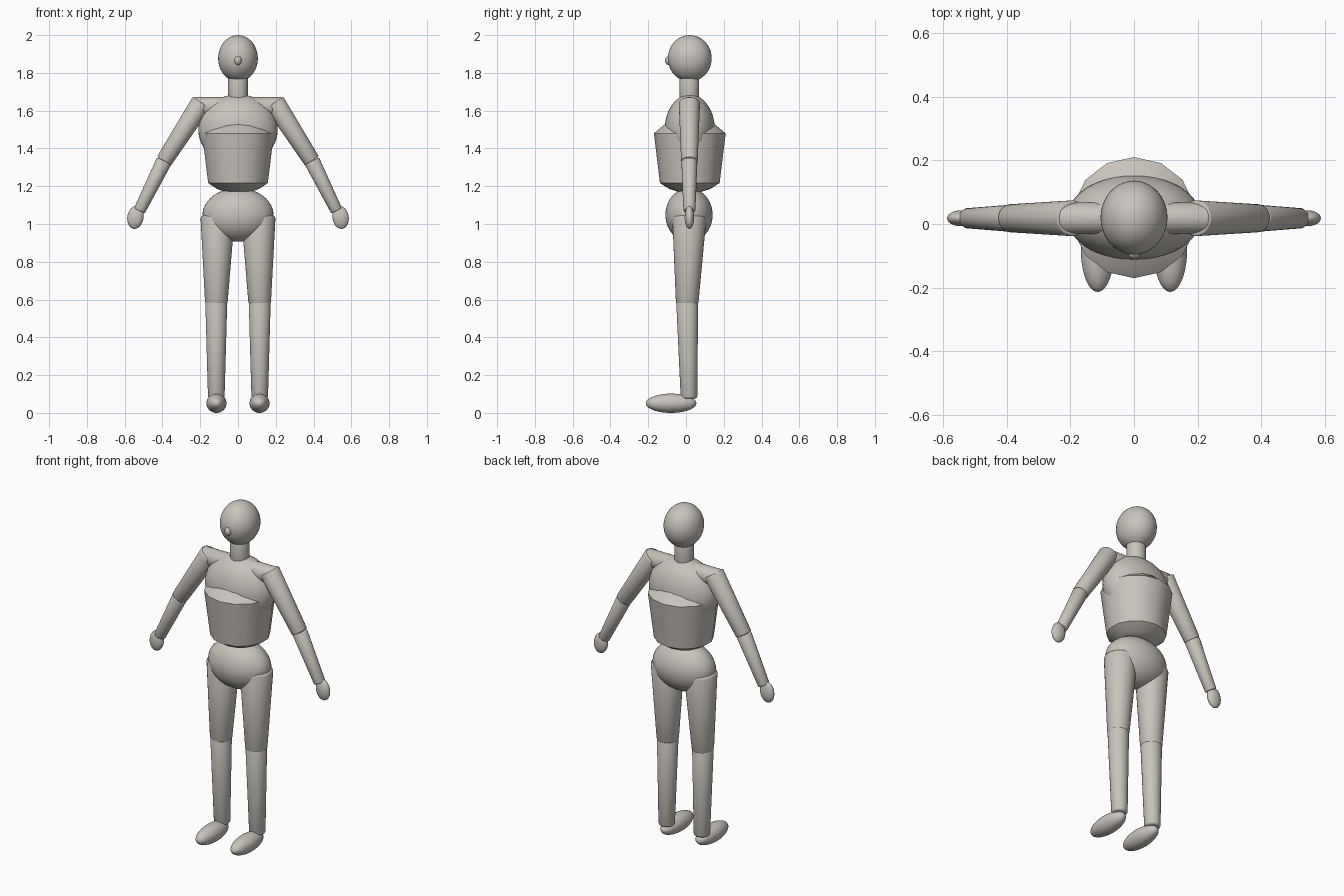
import bpy
import bmesh
import math
from mathutils import Vector, Matrix

cube = bpy.data.objects.get("Cube")
if cube:
    bpy.data.objects.remove(cube, do_unlink=True)

# Single warm grey for the whole figure
clay = bpy.data.materials.new("warm_grey")
clay.use_nodes = True
COLOUR = (0.58, 0.545, 0.50, 1)
clay.diffuse_color = COLOUR
clay.node_tree.nodes["Principled BSDF"].inputs["Base Color"].default_value = COLOUR

MID_Y = 0.018  # depth of the body axis


def finish(name, bm, angle):
    bmesh.ops.recalc_face_normals(bm, faces=bm.faces)
    mesh = bpy.data.meshes.new(name)
    bm.to_mesh(mesh)
    bm.free()
    mesh.materials.append(clay)
    ob = bpy.data.objects.new(name, mesh)
    bpy.context.collection.objects.link(ob)
    bpy.ops.object.select_all(action='DESELECT')
    ob.select_set(True)
    bpy.context.view_layer.objects.active = ob
    bpy.ops.object.shade_smooth_by_angle(angle=math.radians(angle))
    return ob


def ellipsoid(name, centre, radii, tilt=0):
    """Smooth ball scaled to three radii, tilted about the y axis."""
    bm = bmesh.new()
    bmesh.ops.create_uvsphere(bm, u_segments=40, v_segments=24, radius=1)
    bm.transform(Matrix.Translation(centre) @ Matrix.Rotation(tilt, 4, 'Y')
                 @ Matrix.Diagonal((*radii, 1)))
    return finish(name, bm, 60)


def lathe(name, profile, sides, matrix, angle=35):
    """Closed rings of (x radius, y radius, height), capped at both ends."""
    bm = bmesh.new()
    rings = []
    for rx, ry, h in profile:
        turns = [math.tau * i / sides for i in range(sides)]
        rings.append([bm.verts.new((rx * math.sin(t), ry * math.cos(t), h)) for t in turns])
    for low, high in zip(rings, rings[1:]):
        for i in range(sides):
            j = (i + 1) % sides
            bm.faces.new((low[i], low[j], high[j], high[i]))
    bm.faces.new(rings[0][::-1])
    bm.faces.new(rings[-1])
    bm.transform(matrix)
    return finish(name, bm, angle)


def limb(name, start, end, r0, r1, rim=0.012):
    """Tapered cylinder between two points with softened rims."""
    a, b = Vector(start), Vector(end)
    length = (b - a).length
    steps = [(r0 - rim, 0), (r0 - rim * 0.3, rim * 0.3), (r0, rim),
             (r1, length - rim), (r1 - rim * 0.3, length - rim * 0.3), (r1 - rim, length)]
    turn = (b - a).to_track_quat('Z', 'Y').to_matrix().to_4x4()
    return lathe(name, [(r, r, h) for r, h in steps], 32, Matrix.Translation(a) @ turn, 50)


# Head, nose and neck
ellipsoid("head", (0, 0.02, 1.877), (0.105, 0.116, 0.123))
ellipsoid("nose", (0, -0.09, 1.865), (0.019, 0.021, 0.024))
limb("neck", (0, MID_Y, 1.62), (0, MID_Y, 1.8), 0.052, 0.052)

# Chest ball, faceted torso shell and pelvis
ellipsoid("chest", (0, 0.02, 1.498), (0.21, 0.133, 0.188))
lathe("torso", [(0.07, 0.06, 1.17), (0.115, 0.11, 1.186), (0.162, 0.158, 1.217),
                (0.195, 0.19, 1.48), (0.135, 0.133, 1.527), (0.07, 0.07, 1.55)],
      14, Matrix.Translation((0, 0.02, 0)))
ellipsoid("pelvis", (0, 0.016, 1.048), (0.188, 0.125, 0.142))

# Shoulder bar
limb("shoulder_bar", (-0.24, MID_Y, 1.622), (0.24, MID_Y, 1.622), 0.05, 0.05)

# Arms and legs on both sides
for side, s in (("left", 1), ("right", -1)):
    elbow = (s * 0.391, MID_Y, 1.334)
    wrist = (s * 0.522, MID_Y, 1.07)
    limb(side + "_upper_arm", (s * 0.193, MID_Y, 1.642), elbow, 0.056, 0.044, 0.005)
    limb(side + "_forearm", elbow, wrist, 0.042, 0.032, 0.005)
    ellipsoid(side + "_hand", (s * 0.543, MID_Y, 1.035), (0.043, 0.025, 0.061), -s * 0.15)

    knee = (s * 0.115, 0.006, 0.57)
    limb(side + "_thigh", (s * 0.108, MID_Y, 1.045), knee, 0.09, 0.06, 0.016)
    limb(side + "_shin", (s * 0.115, 0.006, 0.6), (s * 0.115, 0.016, 0.075), 0.058, 0.044)
    ellipsoid(side + "_foot", (s * 0.114, -0.079, 0.051), (0.053, 0.134, 0.051))
